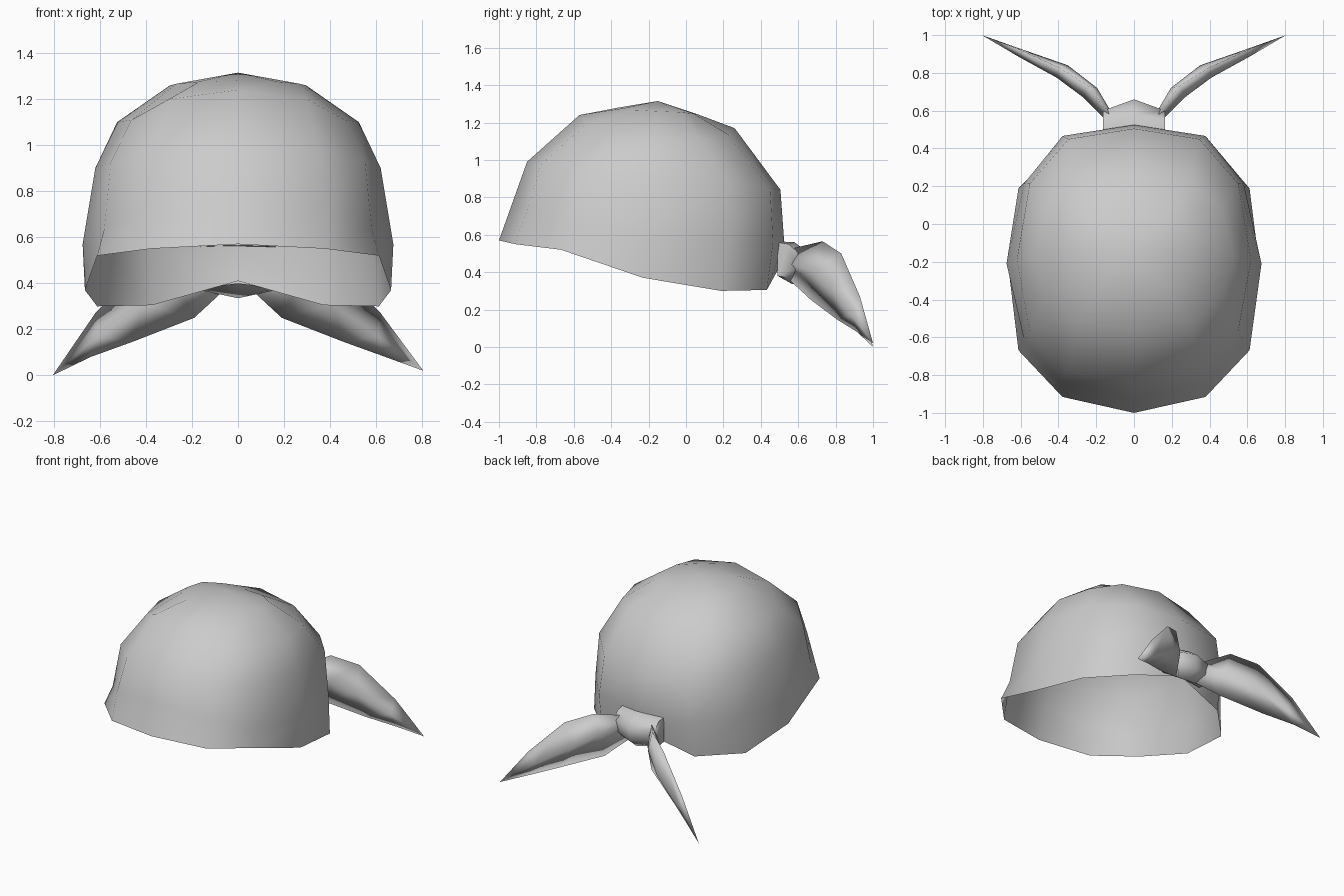
import bpy, bmesh, math

if "Cube" in bpy.data.objects:
    bpy.data.objects.remove(bpy.data.objects["Cube"])


def loft(name, rings, cap_ends=False, tip=None, skip=0, angle=180):
    """Skin rings of equal length; optional end caps, point, or open last strip."""
    bm = bmesh.new()
    loops = [[bm.verts.new(p) for p in r] for r in rings]
    n = len(loops[0])
    for a, b in zip(loops, loops[1:]):
        for i in range(n - skip):
            j = (i + 1) % n
            bm.faces.new((a[i], a[j], b[j], b[i]))
    if tip:
        t = bm.verts.new(tip)
        for i in range(n):
            bm.faces.new((loops[-1][i], loops[-1][(i + 1) % n], t))
    if cap_ends:
        bm.faces.new(loops[0][::-1])
        if not tip:
            bm.faces.new(loops[-1])
    bmesh.ops.recalc_face_normals(bm, faces=bm.faces)
    me = bpy.data.meshes.new(name)
    bm.to_mesh(me)
    bm.free()
    ob = bpy.data.objects.new(name, me)
    bpy.context.collection.objects.link(ob)
    bpy.ops.object.select_all(action='DESELECT')
    ob.select_set(True)
    bpy.context.view_layer.objects.active = ob
    bpy.ops.object.shade_smooth_by_angle(angle=math.radians(angle))
    return ob


# Cap: twelve-sided open shell, half outline from front to back then mirrored
FY = [-1, -.89, -.57, 0, .58, .92, 1]
RIM_Z = [.57, .55, .52, .37, .30, .305, .41]
CROWN_Z = [1.24, 1.20, 1.11, 1.10, 1.10, 1.135, 1.17]


def cap_ring(front, side, back, heights=None, corner=.91):
    (yf, zf), (xs, ys, zs), (yb, zb) = front, side, back
    widths = [0, .57, corner, 1, corner, .56, 0]
    half = []
    for i, (fx, fy) in enumerate(zip(widths, FY)):
        y_end, z_end = (yf, zf) if fy < 0 else (yb, zb)
        z = heights[i] if heights else zs + (z_end - zs) * fy * fy
        half.append((xs * fx, ys + (y_end - ys) * abs(fy), z))
    return half + [(-x, y, z) for x, y, z in half[-2:0:-1]]


loft("cap", [
    cap_ring((-1, 0), (.665, -.23, 0), (.49, 0), RIM_Z, .92),
    cap_ring((-.925, .78), (.675, -.21, .57), (.525, .56), corner=.86),
    cap_ring((-.85, .99), (.62, -.19, .90), (.505, .84), corner=.89),
    cap_ring((-.57, 1.24), (.525, -.16, 0), (.26, 0), CROWN_Z, .88),
    cap_ring((-.36, 1.28), (.295, -.15, 1.26), (.06, 1.245)),
], tip=(0, -.15, 1.315))

# Knot: half-open hexagonal band swept across x, fuller in the middle
KNOT_END = [(.49, .56), (.55, .55), (.60, .50), (.59, .42), (.54, .37), (.49, .38)]
KNOT_MID = [(.49, .565), (.58, .56), (.66, .50), (.65, .40), (.57, .335), (.49, .40)]
loft("knot", [[(x, y, z) for y, z in sec] for x, sec in
              ((-.165, KNOT_END), (0, KNOT_MID), (.165, KNOT_END))],
     cap_ends=True, skip=1, angle=75)

# Cloth tails: four-point sections (top, outer fold, bottom, inner fold)
TAIL = [
    [(.13, .58, .53), (.13, .61, .46), (.06, .54, .37), (.14, .54, .45)],
    [(.24, .73, .565), (.195, .72, .42), (.19, .67, .25), (.275, .675, .41)],
    [(.40, .83, .50), (.35, .84, .32), (.46, .81, .145), (.41, .775, .31)],
    [(.62, .93, .27), (.58, .92, .18), (.64, .915, .08), (.61, .885, .17)],
]
for side, label, tip_z in ((1, "right", .02), (-1, "left", 0)):
    loft(label + "_tail", [[(side * x, y, z) for x, y, z in s] for s in TAIL],
         cap_ends=True, tip=(side * .805, 1, tip_z))
